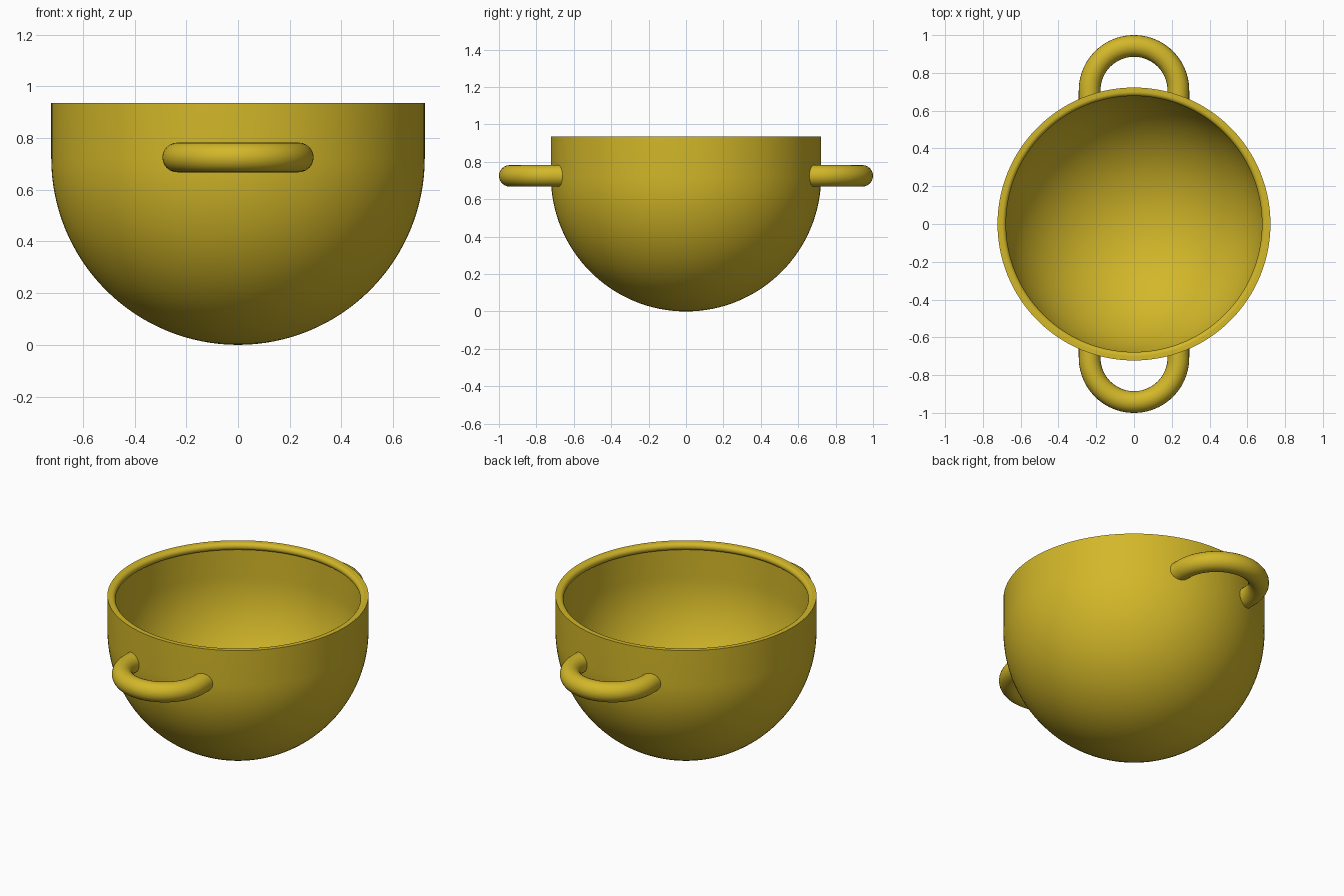
import bpy, bmesh, math

if "Cube" in bpy.data.objects:
    bpy.data.objects.remove(bpy.data.objects["Cube"])

brass = bpy.data.materials.new("ochre yellow")
brass.diffuse_color = (0.65, 0.475, 0.022, 1)
brass.use_nodes = True
brass.node_tree.nodes["Principled BSDF"].inputs["Base Color"].default_value = brass.diffuse_color

R, TOP = 0.7225, 0.935          # outer radius and rim height
R_IN, BEAD = 0.70, 0.0225       # cavity radius and rim bead radius
SEG = 128


def finish(bm, name):
    bmesh.ops.remove_doubles(bm, verts=bm.verts, dist=1e-5)
    bmesh.ops.recalc_face_normals(bm, faces=bm.faces)
    mesh = bpy.data.meshes.new(name)
    bm.to_mesh(mesh)
    bm.free()
    mesh.materials.append(brass)
    obj = bpy.data.objects.new(name, mesh)
    bpy.context.collection.objects.link(obj)
    bpy.ops.object.select_all(action='DESELECT')
    obj.select_set(True)
    bpy.context.view_layer.objects.active = obj
    bpy.ops.object.shade_smooth_by_angle(angle=math.radians(35))
    return obj


def arc(r, cx, cz, a0, a1, n):
    return [(cx + r * math.cos(math.radians(a0 + (a1 - a0) * i / n)),
             cz + r * math.sin(math.radians(a0 + (a1 - a0) * i / n))) for i in range(n + 1)]


# Bowl: round outside, straight collar, round bead inside the rim, thin hollow wall
profile = arc(R, 0, R, -90, 0, 32)
profile += [(R, TOP)]
profile += arc(BEAD, R_IN, TOP - BEAD, 90, 270, 14)
profile += arc(R_IN, 0, R, 0, -90, 32)
bm = bmesh.new()
verts = [bm.verts.new((x, 0, z)) for x, z in profile]
edges = [bm.edges.new(pair) for pair in zip(verts, verts[1:])]
bmesh.ops.spin(bm, geom=verts + edges, cent=(0, 0, 0), axis=(0, 0, 1),
               angle=2 * math.pi, steps=SEG)
finish(bm, "bowl")

# Handles: half rings whose ends are trimmed to the inside of the bowl wall
MAJOR, MINOR, CY, HZ = 0.235, 0.0575, 0.7075, 0.725
R_END = (R + R_IN) / 2


def handle(name, side, steps=40, sides=24):
    bm = bmesh.new()
    rings = []
    for i in range(-1, steps + 2):
        a = math.pi * min(max(i, 0), steps) / steps
        ring = []
        for j in range(sides):
            b = 2 * math.pi * j / sides
            r = MAJOR + MINOR * math.cos(b)
            x, y = r * math.cos(a), CY + r * math.sin(a)
            if i in (-1, steps + 1):
                y = math.sqrt(R_END ** 2 - x * x)
            ring.append(bm.verts.new((x * side, y * side, HZ + MINOR * math.sin(b))))
        rings.append(ring)
    for p, q in zip(rings, rings[1:]):
        for j in range(sides):
            k = (j + 1) % sides
            bm.faces.new((p[j], p[k], q[k], q[j]))
    bm.faces.new(rings[0])
    bm.faces.new(rings[-1])
    finish(bm, name)


handle("back_handle", 1)
handle("front_handle", -1)
